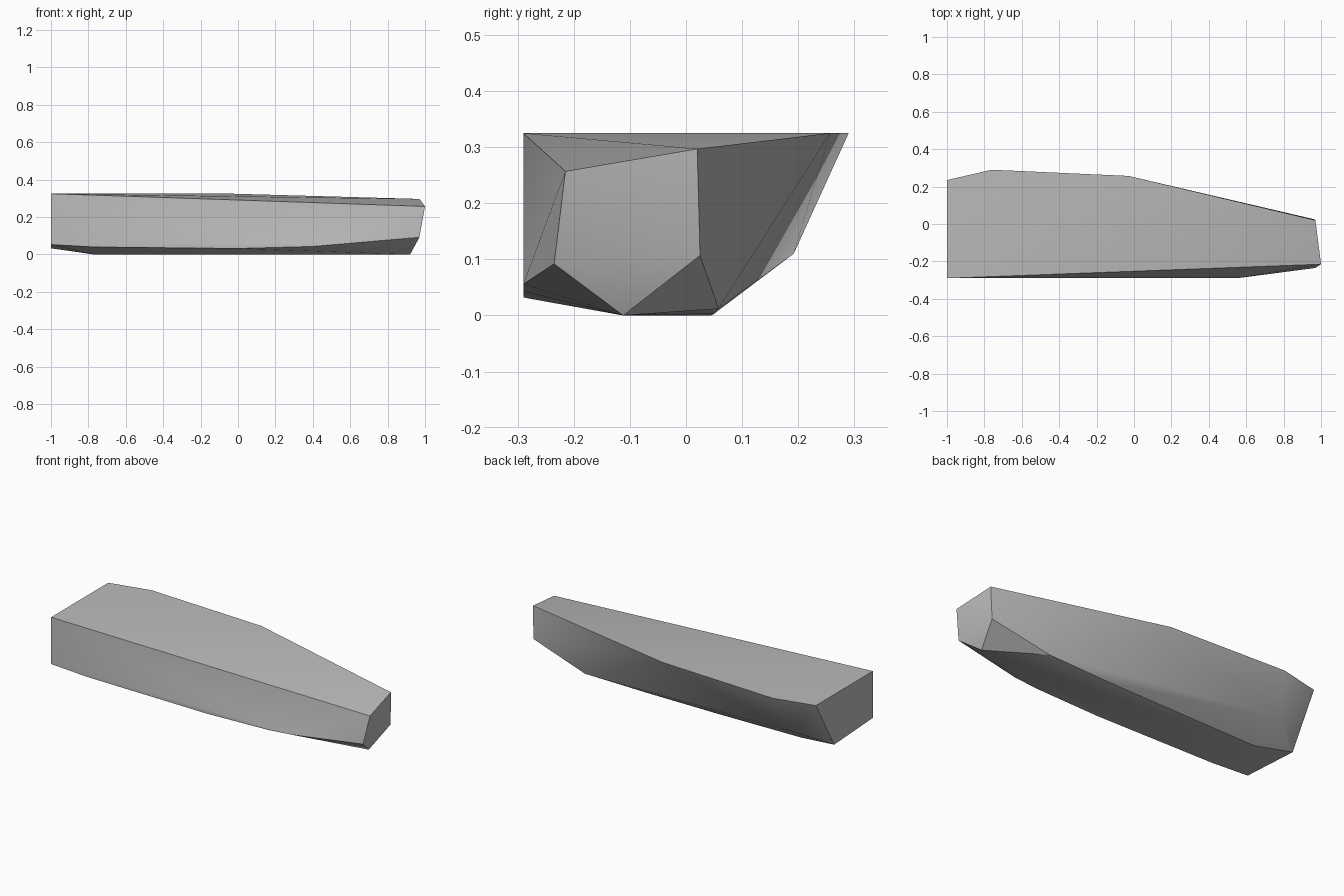
import bpy
import bmesh
import math

default_cube = bpy.data.objects.get("Cube")
if default_cube:
    bpy.data.objects.remove(default_cube, do_unlink=True)


def flat_material(name, value):
    """One plain grey, the same in the viewport and in a render."""
    material = bpy.data.materials.new(name)
    material.use_nodes = True
    colour = (value, value, value, 1)
    material.diffuse_color = colour
    shader = material.node_tree.nodes["Principled BSDF"]
    shader.inputs["Base Color"].default_value = colour
    return material


def faceted_block(name, outlines, material):
    """Stretch a convex skin over several outlines."""
    bm = bmesh.new()
    for outline in outlines:
        for corner in outline:
            bm.verts.new(corner)
    hull = bmesh.ops.convex_hull(bm, input=bm.verts)
    unused = hull["geom_interior"] + hull["geom_unused"]
    loose = [item for item in unused if isinstance(item, bmesh.types.BMVert)]
    bmesh.ops.delete(bm, geom=loose, context="VERTS")
    bmesh.ops.recalc_face_normals(bm, faces=bm.faces)
    mesh = bpy.data.meshes.new(name)
    bm.to_mesh(mesh)
    bm.free()
    mesh.materials.append(material)
    block = bpy.data.objects.new(name, mesh)
    bpy.context.collection.objects.link(block)
    return block


# Outline of the nearly flat upper face
top_outline = [
    (-1, -.29, .325), (-1, .235, .325), (-.76, .29, .325),
    (-.03, .257, .325), (.97, .02, .297), (1, -.215, .257),
]
# Lower edge of the straight front side
front_edge = [
    (-1, -.29, .053), (-.77, -.29, .04), (0, -.29, .032),
    (.4, -.29, .043), (.55, -.29, .056), (.97, -.235, .092),
]
# Narrow underside, rising at the wide end
underside = [
    (.92, -.112, 0), (.61, .058, .012), (.2, .05, .003),
    (-.23, .045, 0), (-.77, .035, 0), (-1, .066, .033),
]
# Knuckles on the sloping back side
back_corners = [(.965, .025, .107), (-.82, .192, .11)]

stone_grey = flat_material("stone_grey", .5)
block = faceted_block(
    "tapered_stone_block",
    [top_outline, front_edge, underside, back_corners],
    stone_grey,
)

# Soft shading across the gentle bends, crisp main edges
bpy.ops.object.select_all(action="DESELECT")
block.select_set(True)
bpy.context.view_layer.objects.active = block
bpy.ops.object.shade_smooth_by_angle(angle=math.radians(30))
